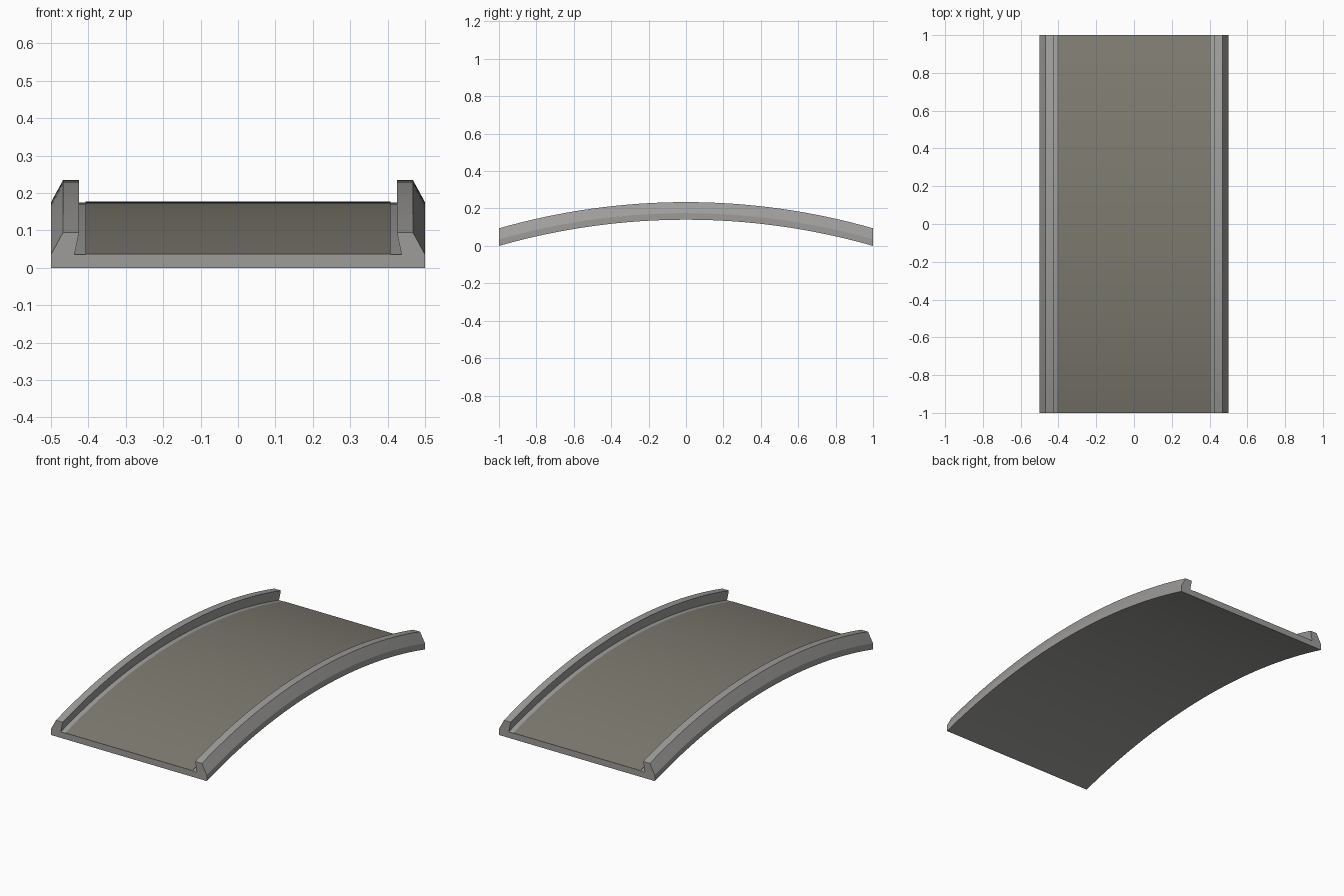
import bpy, bmesh, math

if "Cube" in bpy.data.objects:
    bpy.data.objects.remove(bpy.data.objects["Cube"])

def material(name, rgb):
    m = bpy.data.materials.new(name)
    m.diffuse_color = (*rgb, 1.0)
    m.use_nodes = True
    m.node_tree.nodes["Principled BSDF"].inputs["Base Color"].default_value = m.diffuse_color
    return m

STONE = material("light grey concrete", (0.34, 0.335, 0.325))
DECK = material("warm grey paving", (0.205, 0.195, 0.16))

SEGMENTS = 32
RISE = 0.14
RADIUS = (1 + RISE ** 2) / (2 * RISE)

def arch(y):
    """Height of the bridge underside along its length."""
    return math.sqrt(RADIUS ** 2 - y * y) - (RADIUS - RISE)

def sweep(name, profile, mat, caps):
    """Sweep a closed (x, z) profile along the arch; caps are index lists."""
    bm = bmesh.new()
    rings = []
    for i in range(SEGMENTS + 1):
        y = -1 + 2 * i / SEGMENTS
        rings.append([bm.verts.new((x, y, z + arch(y))) for x, z in profile])
    n = len(profile)
    for a, b in zip(rings, rings[1:]):
        for k in range(n):
            j = (k + 1) % n
            bm.faces.new((a[k], a[j], b[j], b[k]))
    for ring in (rings[0], rings[-1]):
        for cap in caps:
            bm.faces.new([ring[k] for k in cap])
    bmesh.ops.recalc_face_normals(bm, faces=bm.faces)
    me = bpy.data.meshes.new(name)
    bm.to_mesh(me)
    bm.free()
    me.materials.append(mat)
    ob = bpy.data.objects.new(name, me)
    bpy.context.collection.objects.link(ob)
    bpy.context.view_layer.objects.active = ob
    ob.select_set(True)
    bpy.ops.object.shade_smooth_by_angle(angle=math.radians(20))
    ob.select_set(False)
    return ob

# Arched slab with a parapet along each side, leaning inward at the top
half = [(0.5, 0.0), (0.5, 0.035), (0.468, 0.094), (0.425, 0.094), (0.437, 0.035)]
profile = half + [(-x, z) for x, z in reversed(half)]
sweep("arched_slab_and_parapets", profile, STONE,
      [[0, 1, 4, 5, 8, 9], [1, 2, 3, 4], [5, 6, 7, 8]])

# Paved walking surface, a thin plate on the slab
w = 0.408
sweep("walkway_paving", [(w, 0.033), (w, 0.0365), (-w, 0.0365), (-w, 0.033)],
      DECK, [[0, 1, 2, 3]])
